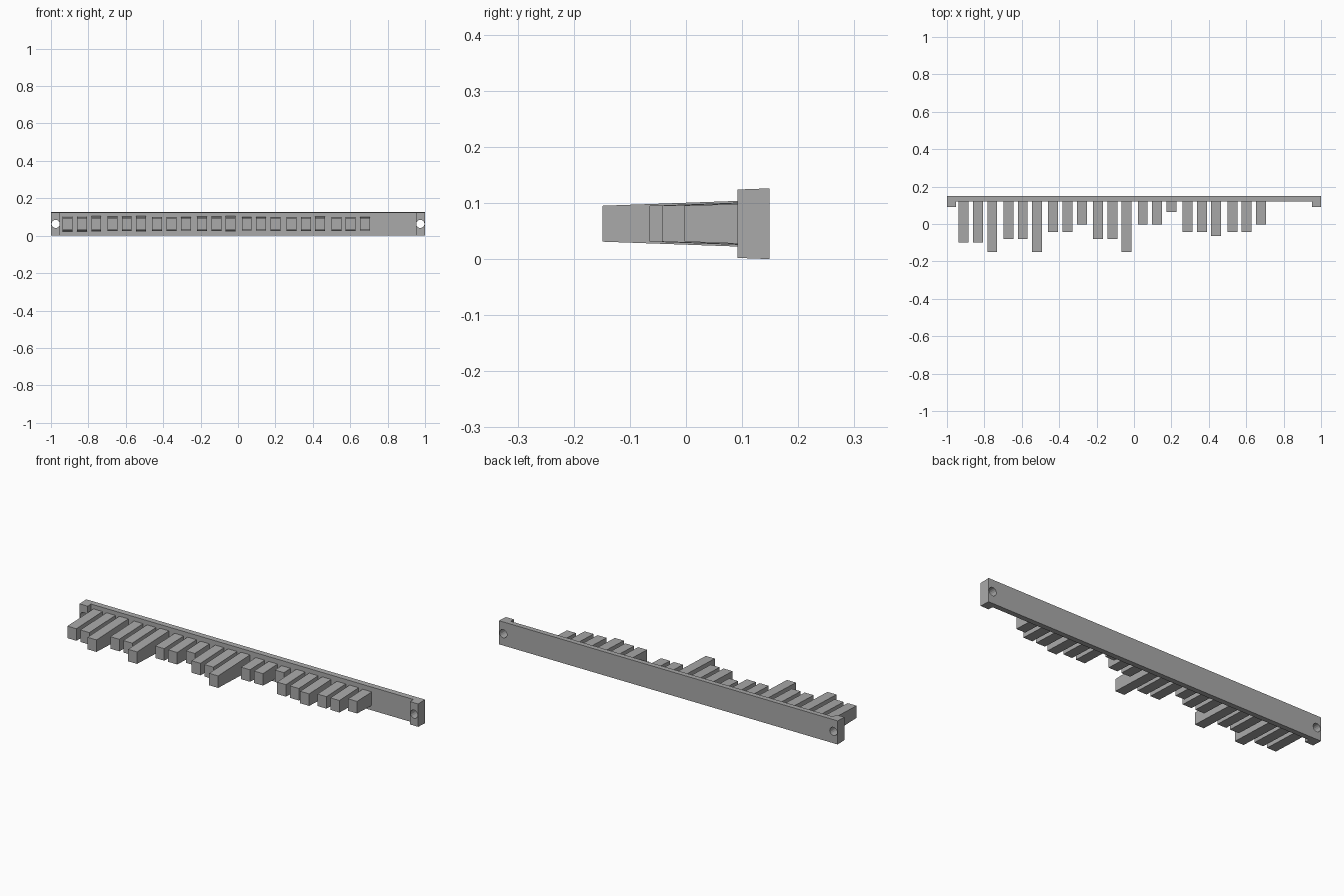
import bpy, bmesh, math
from mathutils import Matrix

if "Cube" in bpy.data.objects:
    bpy.data.objects.remove(bpy.data.objects["Cube"], do_unlink=True)

grey = bpy.data.materials.new("plain grey")
grey.use_nodes = True
colour = (0.4, 0.4, 0.4, 1)
grey.diffuse_color = colour
grey.node_tree.nodes["Principled BSDF"].inputs["Base Color"].default_value = colour

DRAFT = 0.036     # slope of upper and lower faces
MID_Z = 0.063
BACK_Y = 0.149
PLATE_Y = 0.12    # front face of the thin plate
EAR_Y = 0.092     # front face of the end blocks


def finish(name, bm):
    bmesh.ops.recalc_face_normals(bm, faces=bm.faces)
    mesh = bpy.data.meshes.new(name)
    bm.to_mesh(mesh)
    bm.free()
    mesh.materials.append(grey)
    obj = bpy.data.objects.new(name, mesh)
    bpy.context.collection.objects.link(obj)
    return obj


def extrude_outline(name, outline, height_at, x_axis=True):
    """Plan outline in x, y extruded to a half height that varies with y."""
    bm = bmesh.new()
    low = [bm.verts.new((x, y, MID_Z - height_at(y))) for x, y in outline]
    high = [bm.verts.new((x, y, MID_Z + height_at(y))) for x, y in outline]
    bm.faces.new(low)
    bm.faces.new(high)
    for i in range(len(outline)):
        j = (i + 1) % len(outline)
        bm.faces.new((low[i], low[j], high[j], high[i]))
    return finish(name, bm)


# Back bar: thin plate with a thicker block at each end
plan = [(-1, BACK_Y), (-1, EAR_Y), (-0.952, EAR_Y), (-0.952, PLATE_Y)]
plan += [(-x, y) for x, y in reversed(plan)]
bar = extrude_outline("back_bar", plan,
                      lambda y: MID_Z - DRAFT * (BACK_Y - y))

# Screw holes through the end blocks
bm = bmesh.new()
for side in (-1, 1):
    place = Matrix.Translation((side * 0.975, 0.12, MID_Z)) @ Matrix.Rotation(math.pi / 2, 4, 'X')
    bmesh.ops.create_cone(bm, cap_ends=True, segments=16, radius1=0.022,
                          radius2=0.022, depth=0.2, matrix=place)
cutter = finish("hole_cutter", bm)
cutter.hide_render = True
cutter.hide_viewport = True
cut = bar.modifiers.new("screw_holes", 'BOOLEAN')
cut.operation = 'DIFFERENCE'
cut.solver = 'EXACT'
cut.object = cutter

# Seven groups of three pegs, given by the y of each tip
tips = [(-0.1, -0.1, -0.149), (-0.08, -0.08, -0.149), (-0.043, -0.043, -0.003),
        (-0.08, -0.08, -0.149), (-0.003, -0.003, 0.064),
        (-0.043, -0.043, -0.065), (-0.043, -0.043, -0.003)]
HALF = 0.0265
for group, ys in enumerate(tips):
    for n, tip in enumerate(ys):
        x = -0.911 + 0.2395 * group + 0.0765 * n
        root = PLATE_Y + 0.005
        extrude_outline(f"peg_{group + 1}_{n + 1}",
                        [(x - HALF, tip), (x + HALF, tip), (x + HALF, root), (x - HALF, root)],
                        lambda y: 0.032 + DRAFT * (y - tip))
